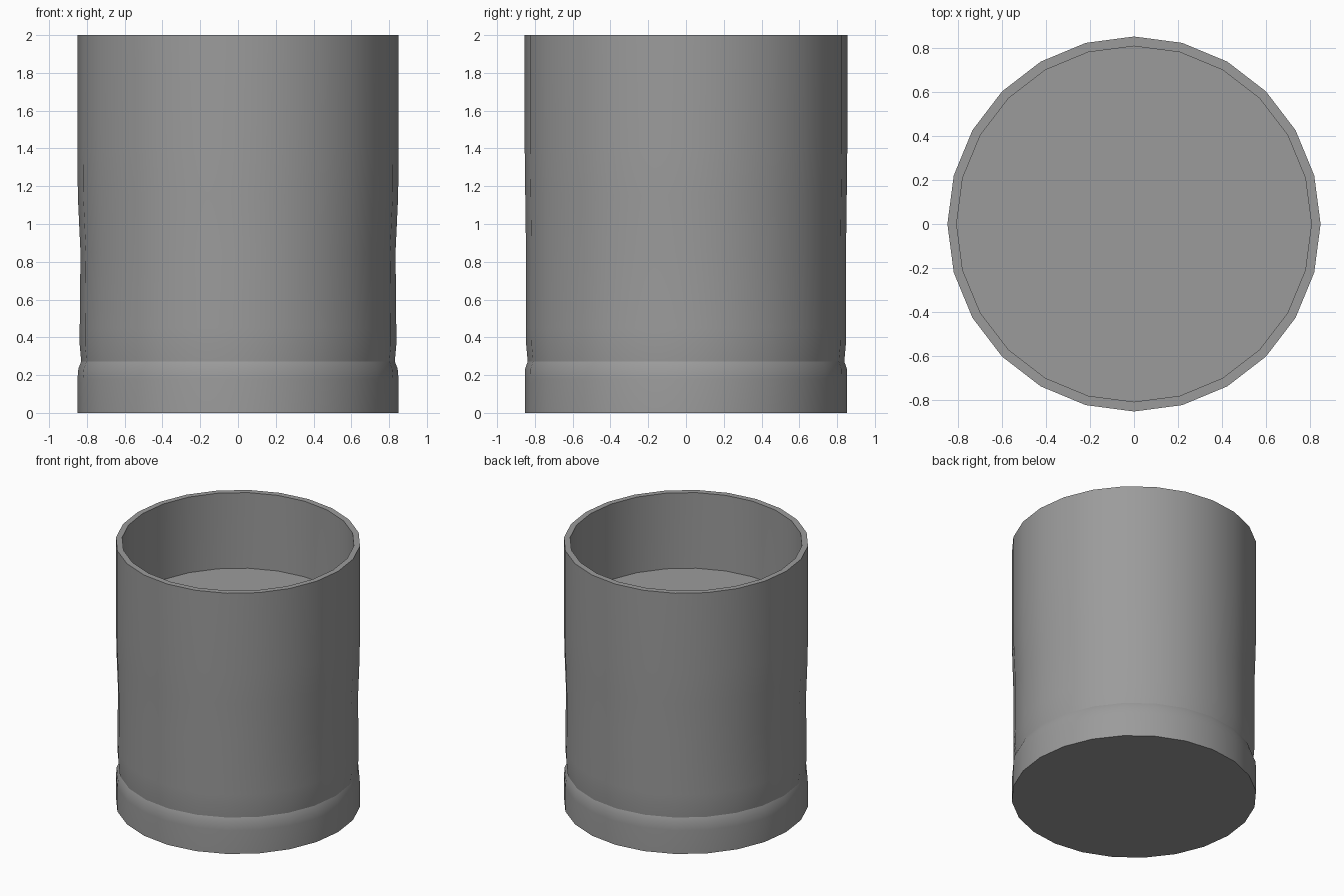
import bpy, bmesh, math

if "Cube" in bpy.data.objects:
    bpy.data.objects.remove(bpy.data.objects["Cube"])

SIDES = 24

dark_grey = bpy.data.materials.new("dark_grey")
dark_grey.diffuse_color = (0.33, 0.33, 0.33, 1.0)
dark_grey.use_nodes = True
dark_grey.node_tree.nodes["Principled BSDF"].inputs["Base Color"].default_value = dark_grey.diffuse_color


def ring_points(bm, rx, ry, z):
    return [bm.verts.new((rx * math.cos(2 * math.pi * i / SIDES),
                          ry * math.sin(2 * math.pi * i / SIDES), z))
            for i in range(SIDES)]


def lathe(name, profile):
    """Stack rings of (x radius, y radius, z), capping both ends."""
    bm = bmesh.new()
    rings = [ring_points(bm, *p) for p in profile]
    for a, b in zip(rings, rings[1:]):
        for i in range(SIDES):
            j = (i + 1) % SIDES
            bm.faces.new((a[i], a[j], b[j], b[i]))
    bm.faces.new(rings[0][::-1])
    bm.faces.new(rings[-1])
    mesh = bpy.data.meshes.new(name)
    bm.to_mesh(mesh)
    bm.free()
    mesh.materials.append(dark_grey)
    obj = bpy.data.objects.new(name, mesh)
    bpy.context.collection.objects.link(obj)
    bpy.ops.object.select_all(action='DESELECT')
    obj.select_set(True)
    bpy.context.view_layer.objects.active = obj
    bpy.ops.object.shade_smooth_by_angle(angle=math.radians(20))
    return obj


# Cup: base band, crisp groove, slightly pinched body, rim, inner wall and floor
lathe("cup", [
    (0.85, 0.853, 0.0), (0.85, 0.853, 0.18),
    (0.845, 0.851, 0.235), (0.83, 0.838, 0.272),
    (0.838, 0.846, 0.36), (0.838, 0.848, 0.45), (0.834, 0.847, 0.85),
    (0.848, 0.851, 1.15), (0.85, 0.854, 1.40), (0.85, 0.854, 2.0),
    (0.808, 0.81, 2.0), (0.808, 0.81, 1.40), (0.80, 0.80, 0.06),
])

# Filling: level surface inside the cup
lathe("filling", [(0.797, 0.797, 0.07), (0.808, 0.81, 1.42)])
